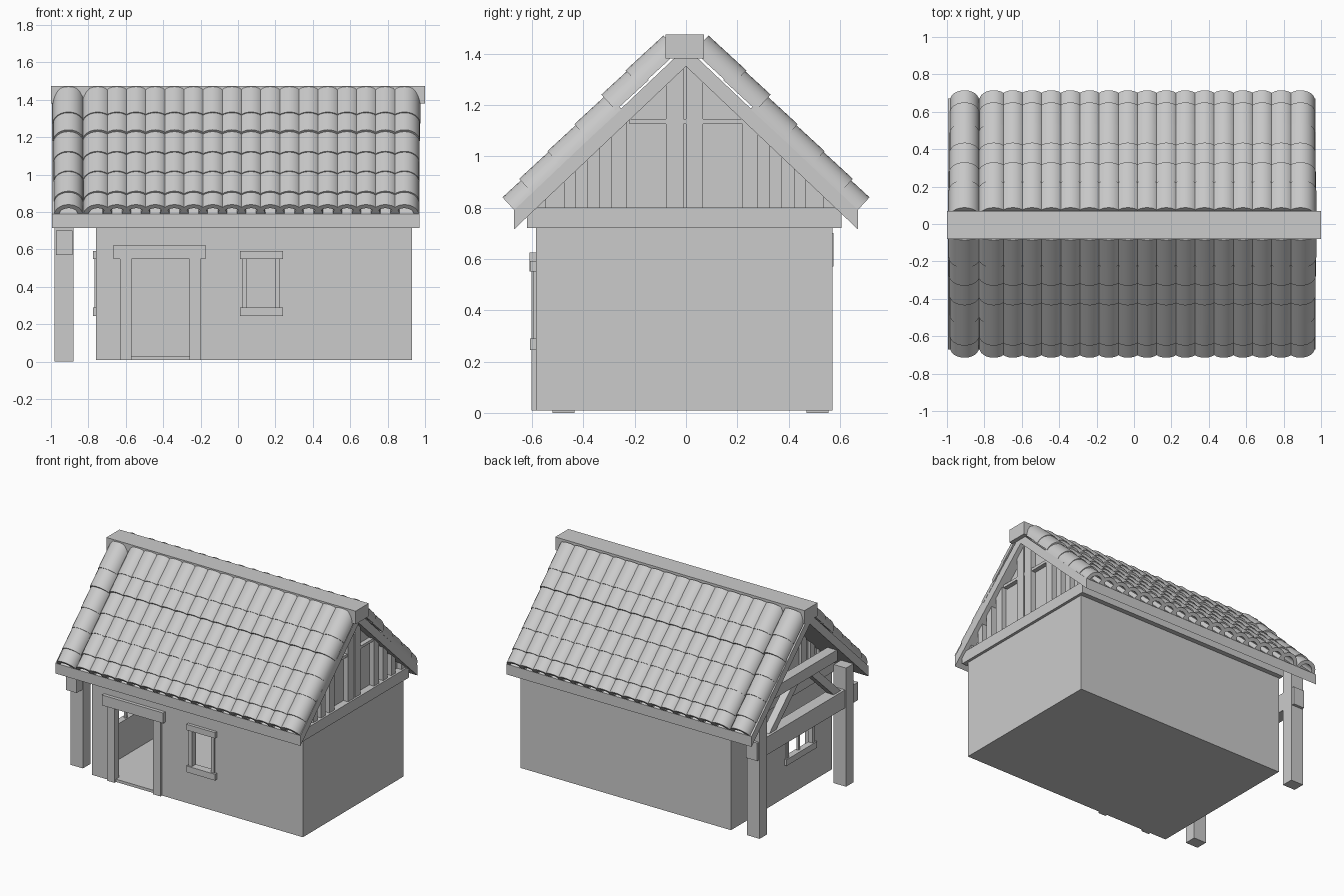
import bpy, bmesh, math
from mathutils import Vector

if "Cube" in bpy.data.objects:
    bpy.data.objects.remove(bpy.data.objects["Cube"])


def mesh_object(name, bm):
    bmesh.ops.recalc_face_normals(bm, faces=bm.faces)
    me = bpy.data.meshes.new(name)
    bm.to_mesh(me)
    bm.free()
    ob = bpy.data.objects.new(name, me)
    bpy.context.collection.objects.link(ob)
    return ob


def add_prism(bm, ring_a, ring_b):
    a = [bm.verts.new(p) for p in ring_a]
    b = [bm.verts.new(p) for p in ring_b]
    n = len(a)
    bm.faces.new(a)
    bm.faces.new(b[::-1])
    for i in range(n):
        bm.faces.new((a[i], b[i], b[(i + 1) % n], a[(i + 1) % n]))


def extrude_x(name, profile, x0, x1):
    """Extrude a (y, z) profile along x."""
    bm = bmesh.new()
    add_prism(bm, [(x0, y, z) for y, z in profile], [(x1, y, z) for y, z in profile])
    return mesh_object(name, bm)


def box(name, x0, x1, y0, y1, z0, z1):
    return extrude_x(name, [(y0, z0), (y1, z0), (y1, z1), (y0, z1)], x0, x1)


def cut(ob, cutter):
    mod = ob.modifiers.new("cut", 'BOOLEAN')
    mod.operation = 'DIFFERENCE'
    mod.solver = 'EXACT'
    mod.object = cutter
    bpy.context.view_layer.objects.active = ob
    bpy.ops.object.modifier_apply(modifier=mod.name)
    bpy.data.objects.remove(cutter)


def under_roof(y):
    return 1.35 - 0.948 * abs(y)


# hollow walls with door and window openings
walls = box("walls", -0.76, 0.93, -0.585, 0.57, 0.01, 0.725)
cut(walls, box("cut_room", -0.73, 0.90, -0.555, 0.54, 0.03, 0.9))
cut(walls, box("cut_door", -0.57, -0.26, -0.7, -0.5, 0.03, 0.55))
cut(walls, box("cut_front_window", 0.047, 0.20, -0.7, -0.5, 0.29, 0.55))
cut(walls, box("cut_side_window", -0.8, -0.7, -0.355, -0.085, 0.29, 0.55))

# door frame
box("door_jamb_left", -0.63, -0.57, -0.602, -0.55, 0.01, 0.55)
box("door_jamb_right", -0.26, -0.20, -0.602, -0.55, 0.01, 0.55)
box("door_lintel", -0.665, -0.173, -0.61, -0.55, 0.55, 0.625)

# front window frame
box("window_jamb_left", 0.022, 0.047, -0.597, -0.55, 0.29, 0.55)
box("window_jamb_right", 0.20, 0.225, -0.597, -0.55, 0.29, 0.55)
box("window_sill", 0.01, 0.24, -0.607, -0.55, 0.245, 0.29)
box("window_header", 0.01, 0.24, -0.607, -0.55, 0.55, 0.592)

# side window frame with bars
for nm, y0, y1 in (("a", -0.38, -0.355), ("b", -0.085, -0.06)):
    box("side_window_jamb_" + nm, -0.768, -0.73, y0, y1, 0.29, 0.55)
box("side_window_sill", -0.776, -0.73, -0.395, -0.045, 0.245, 0.29)
box("side_window_header", -0.776, -0.73, -0.395, -0.045, 0.55, 0.592)
box("side_window_bar_upright", -0.755, -0.738, -0.23, -0.21, 0.29, 0.55)
box("side_window_bar_cross", -0.755, -0.738, -0.355, -0.085, 0.41, 0.43)

# ring beams on top of the walls
box("ring_beam_front", -0.76, 0.95, -0.62, -0.54, 0.72, 0.80)
box("ring_beam_back", -0.76, 0.95, 0.525, 0.605, 0.72, 0.80)
box("ring_beam_right", 0.87, 0.95, -0.62, 0.605, 0.72, 0.80)
box("ring_beam_left", -0.77, -0.70, -0.62, 0.605, 0.72, 0.80)

# gables: backing panel, studs and collar on each end
studs = [(0.0, 0.067), (0.22, 0.28), (0.325, 0.375), (0.42, 0.465), (0.535, 0.58)]
for side, p0, p1, s0, s1 in (("right", 0.885, 0.90, 0.90, 0.937),
                             ("left", -0.745, -0.73, -0.765, -0.745)):
    extrude_x("gable_panel_" + side, [(-0.59, 0.79), (0.59, 0.79), (0, 1.37)], p0, p1)
    for i, (a, b) in enumerate(studs):
        for sgn, tag in ((1, "back"), (-1, "front")):
            ya, yb = (a, b) if sgn > 0 else (-b - 0.01, -a - 0.01)
            prof = [(ya, 0.79), (yb, 0.79), (yb, under_roof(yb) + 0.02), (ya, under_roof(ya) + 0.02)]
            extrude_x(f"gable_stud_{side}_{tag}_{i}", prof, s0, s1)
    box("gable_collar_" + side, s0, s1 - 0.005, -0.22, 0.22, 1.125, 1.145)

# porch posts, tie beam, collar and braces on the left
for tag, y0, y1 in (("front", -0.52, -0.435), ("back", 0.47, 0.555)):
    box("porch_post_" + tag, -0.98, -0.88, y0, y1, 0, 0.86)
box("porch_tie_beam", -0.972, -0.885, -0.585, 0.575, 0.57, 0.70)
box("porch_collar", -0.965, -0.89, -0.36, 0.36, 0.94, 1.02)
for sgn, tag in ((1, "back"), (-1, "front")):
    extrude_x("porch_brace_" + tag, [(sgn * y, z) for y, z in
              ((0.42, 0.69), (0.34, 0.69), (0.06, 0.95), (0.14, 0.95))], -0.955, -0.90)

# roof deck and ridge beam
extrude_x("roof_deck", [(-0.67, 0.715), (0, 1.35), (0.67, 0.715),
                        (0.67, 0.79), (0, 1.425), (-0.67, 0.79)], -0.995, 0.97)
box("ridge_beam", -1.0, 1.0, -0.08, 0.07, 1.38, 1.475)

# barrel tiles: (y, z) of each row's lower crown edge
rows = [(0.715, 0.84), (0.65, 0.912), (0.54, 1.02), (0.435, 1.125), (0.33, 1.24), (0.235, 1.335)]
columns = [-0.906] + [-0.75 + 0.1025 * i for i in range(17)]
ang = math.atan(0.92)
SEG = 12
for sgn, tag in ((-1, "front"), (1, "back")):
    up = Vector((0, -sgn * math.cos(ang), math.sin(ang)))
    out = Vector((0, sgn * math.sin(ang), math.cos(ang)))
    bm = bmesh.new()
    for r, (y, z) in enumerate(rows):
        rad = 0.077 + 0.0015 * r
        length = 0.2 if r == len(rows) - 1 else 0.175
        for x in columns:
            base = Vector((x, sgn * y, z)) - out * rad
            angles = [math.pi * k / SEG for k in range(SEG + 1)]
            arc = [(rad, a) for a in angles] + [(rad - 0.026, a) for a in angles[::-1]]
            low = [base + Vector((q * math.cos(a), 0, 0)) + out * (q * math.sin(a)) for q, a in arc]
            n = SEG + 1
            va = [bm.verts.new(p) for p in low]
            vb = [bm.verts.new(p + up * length) for p in low]
            m = len(va)
            for i in range(m):
                j = (i + 1) % m
                bm.faces.new((va[i], vb[i], vb[j], va[j]))
            for i in range(SEG):
                for v in (va, vb):
                    bm.faces.new((v[i], v[i + 1], v[m - 2 - i], v[m - 1 - i]))
    tiles = mesh_object("roof_tiles_" + tag, bm)
    bpy.ops.object.select_all(action='DESELECT')
    tiles.select_set(True)
    bpy.context.view_layer.objects.active = tiles
    bpy.ops.object.shade_smooth_by_angle(angle=math.radians(35))
